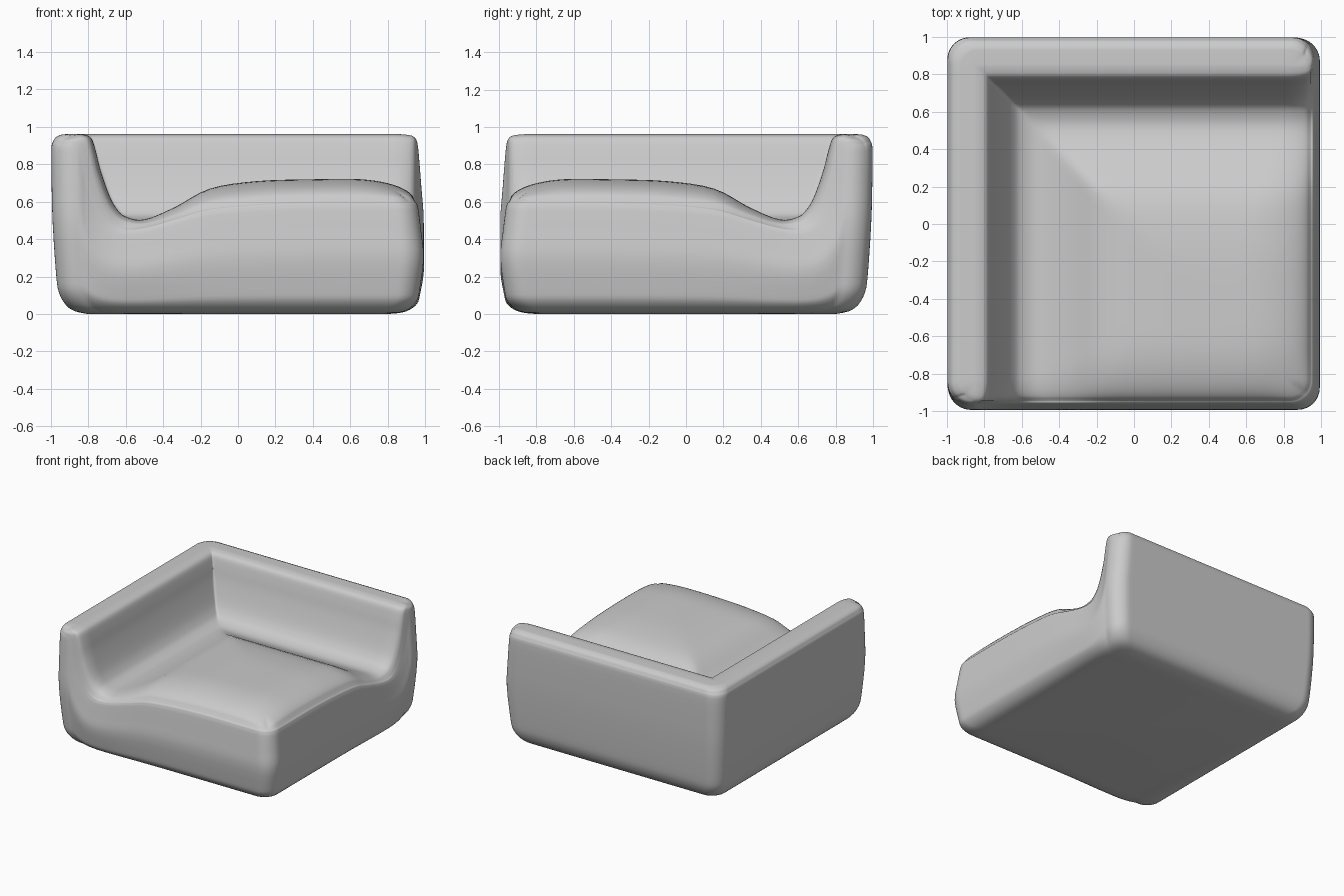
import bpy, bmesh
from math import sqrt

if "Cube" in bpy.data.objects:
    bpy.data.objects.remove(bpy.data.objects["Cube"])


def spline(points, n):
    """Catmull-Rom resampling of a list of equal-length tuples."""
    out = []
    for s in range(len(points) - 1):
        p0, p1 = points[max(s - 1, 0)], points[s]
        p2, p3 = points[s + 1], points[min(s + 2, len(points) - 1)]
        for q in range(n):
            t = q / n
            out.append(tuple(
                0.5 * (2 * b + (c - a) * t + (2 * a - 5 * b + 4 * c - d) * t * t
                       + (3 * b - a - 3 * c + d) * t ** 3)
                for a, b, c, d in zip(p0, p1, p2, p3)))
    out.append(points[-1])
    return out


# Section through backrest and seat: (t inside, z inside, t at seam, z at seam)
SECTION = spline([
    (-.94, .96, -.94, .945), (-.88, .962, -.88, .945), (-.83, .96, -.84, .943),
    (-.785, .94, -.81, .925), (-.76, .87, -.79, .85), (-.735, .77, -.765, .72),
    (-.69, .64, -.72, .58), (-.65, .565, -.66, .49), (-.60, .52, -.58, .457),
    (-.50, .505, -.46, .472), (-.34, .57, -.30, .52), (-.15, .67, -.15, .563),
    (.10, .71, .10, .588), (.40, .72, .40, .60), (.65, .722, .65, .60),
    (.80, .72, .80, .60), (.88, .72, .88, .60), (.945, .72, .945, .60)], 4)

# Side bulge: (fraction of height, half width backrest side, half width open side)
SIDE = spline([
    (1, .94, .945), (.985, .973, .955), (.96, .988, .96), (.92, .997, .965),
    (.72, .996, .98), (.5, .99, .993), (.22, .972, .972), (.12, .957, .957),
    (.05, .92, .918), (.015, .87, .87), (0, .80, .80)], 3)
N = len(SECTION)
R = 0.12


def place(u, v, left, right):
    """Scale to the current half widths and round the plan corners."""
    a = u / (.94 if u < 0 else .945)
    b = v / (.94 if v < 0 else .945)
    p, q = abs(a) - (1 - R), abs(b) - (1 - R)
    if p > 0 and q > 0:
        k = max(p, q) / sqrt(p * p + q * q)
        a = (1 - R + p * k) * (1 if a > 0 else -1)
        b = (1 - R + q * k) * (1 if b > 0 else -1)
    return a * (left if a < 0 else right), -b * (left if b < 0 else right)


def roll(t, width):
    x = min(max((.945 - t) / width, 0), 1)
    return sqrt(1 - (1 - x) ** 2)


def top_point(i, j):
    k = min(i, j)
    s = min(max((SECTION[k][0] + .6) / .6, 0), 1)
    width = .12 + .23 * s
    w = roll(SECTION[i][0], width) * roll(SECTION[j][0], width)
    mix = lambda e, m: e + (m - e) * w
    return (mix(SECTION[i][2], SECTION[i][0]), mix(SECTION[j][2], SECTION[j][0]),
            mix(SECTION[k][3], SECTION[k][1]))


bm = bmesh.new()

# Upholstered top: mitred backrests flowing into the domed seat
raw = [[top_point(i, j) for j in range(N)] for i in range(N)]
grid = [[bm.verts.new((*place(u, v, .94, .945), z)) for u, v, z in row] for row in raw]
for i in range(N - 1):
    for j in range(N - 1):
        bm.faces.new((grid[i][j], grid[i + 1][j], grid[i + 1][j + 1], grid[i][j + 1]))

# Bulging sides: rings hung from the top boundary
L = N - 1
loop = ([(i, 0) for i in range(L)] + [(L, j) for j in range(L)]
        + [(i, L) for i in range(L, 0, -1)] + [(0, j) for j in range(L, 0, -1)])
ring = [grid[i][j] for i, j in loop]
for f, left, right in SIDE[1:]:
    new = []
    for i, j in loop:
        u, v, z = raw[i][j]
        new.append(bm.verts.new((*place(u, v, left, right), z * f)))
    for a in range(len(loop)):
        b = (a + 1) % len(loop)
        bm.faces.new((ring[a], ring[b], new[b], new[a]))
    ring = new

# Flat underside
bm.faces.new(ring)
bmesh.ops.recalc_face_normals(bm, faces=bm.faces)
mesh = bpy.data.meshes.new("corner_seat")
bm.to_mesh(mesh)
bm.free()
seat = bpy.data.objects.new("corner_seat", mesh)
bpy.context.collection.objects.link(seat)
bpy.context.view_layer.objects.active = seat
seat.select_set(True)
bpy.ops.object.shade_smooth_by_angle(angle=0.9)
